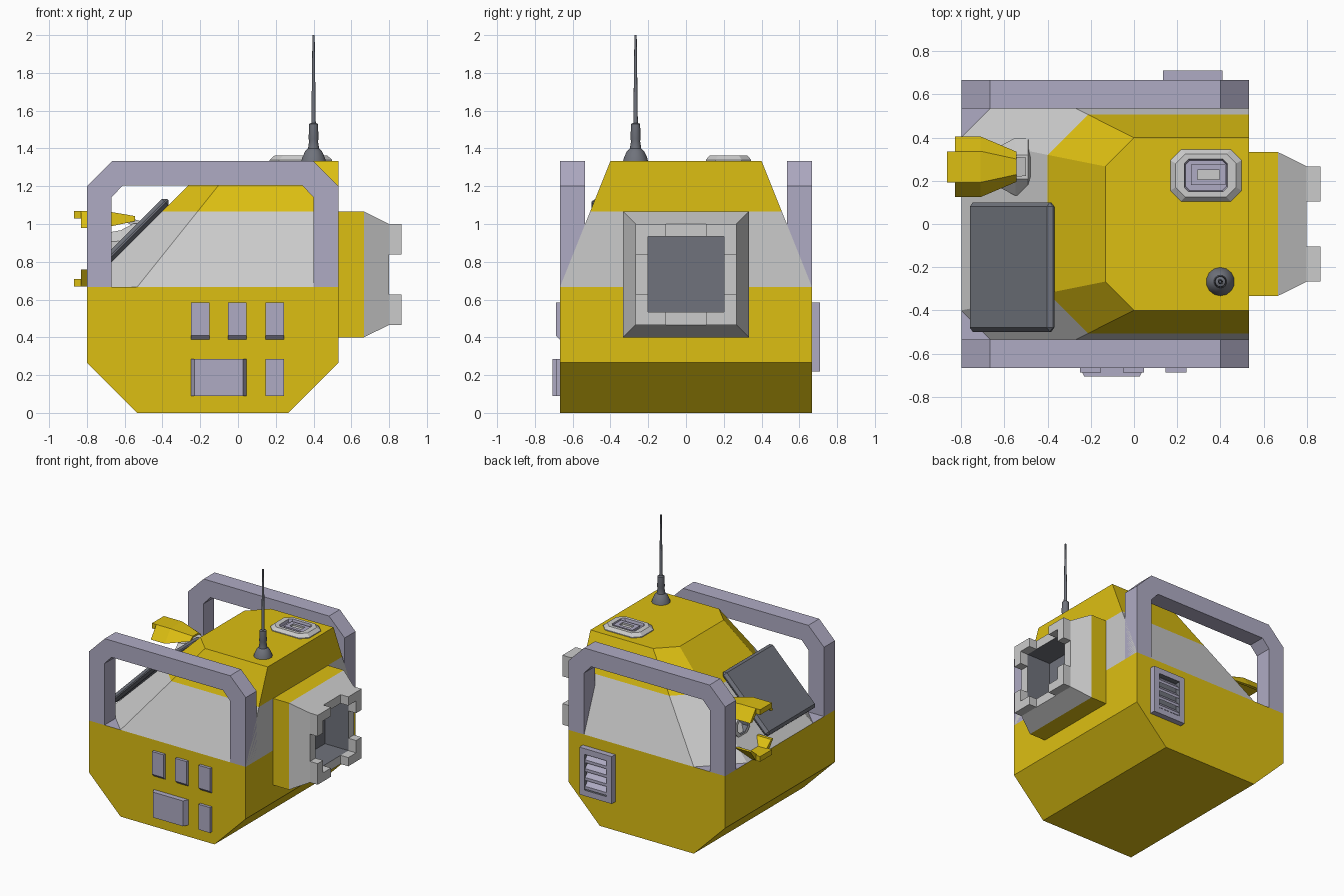
import bpy, bmesh, math
from mathutils import Vector

if "Cube" in bpy.data.objects:
    bpy.data.objects.remove(bpy.data.objects["Cube"])


def material(name, rgb):
    m = bpy.data.materials.new(name)
    m.diffuse_color = (*rgb, 1)
    m.use_nodes = True
    m.node_tree.nodes["Principled BSDF"].inputs["Base Color"].default_value = m.diffuse_color
    return m


YELLOW = material("yellow", (0.72, 0.52, 0.006))
LILAC = material("lilac", (0.43, 0.41, 0.55))
WHITE = material("white", (0.8, 0.8, 0.82))
DARK = material("dark", (0.16, 0.17, 0.2))


def loft(name, rings, mats, bands=None):
    """Skin a list of equal-length point rings, cap both ends; bands = material per band."""
    bands = bands or [0] * (len(rings) - 1)
    bm = bmesh.new()
    vs = [[bm.verts.new(p) for p in r] for r in rings]
    n = len(rings[0])
    for i, b in enumerate(bands):
        for k in range(n):
            j = (k + 1) % n
            bm.faces.new((vs[i][k], vs[i][j], vs[i + 1][j], vs[i + 1][k])).material_index = b
    bm.faces.new(vs[0]).material_index = bands[0]
    bm.faces.new(vs[-1]).material_index = bands[-1]
    bmesh.ops.recalc_face_normals(bm, faces=bm.faces)
    me = bpy.data.meshes.new(name)
    bm.to_mesh(me)
    bm.free()
    for m in mats:
        me.materials.append(m)
    ob = bpy.data.objects.new(name, me)
    bpy.context.collection.objects.link(ob)
    return ob


def prism_y(name, profile, y0, y1, mat):
    return loft(name, [[(x, y, z) for x, z in profile] for y in (y0, y1)], [mat])


def box(name, lo, hi, mat):
    (a, b, c), (d, e, f) = lo, hi
    return prism_y(name, [(a, c), (d, c), (d, f), (a, f)], b, e, mat)


def circle(n, r):
    return [(r * math.cos(math.tau * (k + 0.5) / n), r * math.sin(math.tau * (k + 0.5) / n))
            for k in range(n)]


# Hull with lilac deck on top
hull = prism_y("hull", [(-0.8, 0.267), (-0.533, 0), (0.267, 0), (0.533, 0.267),
                        (0.533, 0.667), (-0.8, 0.667)], -0.667, 0.667, YELLOW)
hull.data.materials.append(LILAC)
for p in hull.data.polygons:
    if p.normal.z > 0.9:
        p.material_index = 1

# Cabin: tapered shell, white windows below and yellow roof above
base = [(-0.8, -0.4), (-0.533, -0.667), (0.533, -0.667), (0.533, 0.667), (-0.533, 0.667), (-0.8, 0.4)]
roof = [(-0.133, -0.267), (0, -0.4), (0.533, -0.4), (0.533, 0.4), (0, 0.4), (-0.133, 0.267)]
loft("cabin", [[(a + (c - a) * t, b + (d - b) * t, 0.667 + 0.667 * t)
                for (a, b), (c, d) in zip(base, roof)] for t in (0, 0.6, 1)],
     [WHITE, YELLOW], [0, 1])

# Roll bars on both sides
bar = [(-0.8, 0.667), (-0.8, 1.2), (-0.667, 1.333), (0.4, 1.333), (0.533, 1.2), (0.533, 0.667),
       (0.4, 0.667), (0.4, 1.14), (0.34, 1.205), (-0.61, 1.205), (-0.67, 1.14), (-0.67, 0.667)]
for side, s in (("front", -1), ("back", 1)):
    prism_y(f"{side}_roll_bar", bar, s * 0.535, s * 0.667, LILAC)

# Docking port with a square recess and four corner tabs
PZ = 0.733
loft("docking_port", [[(x, sy * h, PZ + sz * h) for sy, sz in ((-1, -1), (1, -1), (1, 1), (-1, 1))]
                      for x, h in ((0.53, 0.333), (0.667, 0.333), (0.8, 0.267), (0.8, 0.2), (0.6, 0.2))],
     [YELLOW, WHITE, DARK], [0, 1, 1, 2])
ell = [(0.267, 0.267), (0.105, 0.267), (0.105, 0.2), (0.2, 0.2), (0.2, 0.105), (0.267, 0.105)]
for sy in (-1, 1):
    for sz in (-1, 1):
        loft("docking_tab", [[(x, sy * a, PZ + sz * b) for a, b in ell] for x in (0.8, 0.865)], [WHITE])

# Antenna
loft("antenna", [[(0.4 + a, -0.267 + b, z) for a, b in circle(14, r)] for r, z in
                 ((0.067, 1.33), (0.062, 1.35), (0.046, 1.385), (0.03, 1.4), (0.024, 1.44), (0.027, 1.45),
                  (0.024, 1.53), (0.012, 1.535), (0.006, 2.0))], [DARK])
bpy.context.view_layer.objects.active = bpy.data.objects["antenna"]
bpy.data.objects["antenna"].select_set(True)
bpy.ops.object.shade_smooth_by_angle(angle=math.radians(30))


# Roof hatch: chamfered rim with a recess and a grab frame
def octagon(hx, hy, c, z):
    return [(0.333 + x, 0.225 + y, z) for x, y in
            ((-hx, -hy + c), (-hx + c, -hy), (hx - c, -hy), (hx, -hy + c),
             (hx, hy - c), (hx - c, hy), (-hx + c, hy), (-hx, hy - c))]


loft("roof_hatch", [octagon(0.165, 0.12, 0.05, 1.33), octagon(0.165, 0.12, 0.05, 1.34),
                    octagon(0.14, 0.1, 0.045, 1.362), octagon(0.1, 0.075, 0.02, 1.362),
                    octagon(0.095, 0.07, 0.02, 1.34)], [WHITE, LILAC], [0, 0, 0, 1])
loft("hatch_handle", [[(0.345 + sx * hx, 0.228 + sy * hy, z) for sx, sy in ((-1, -1), (1, -1), (1, 1), (-1, 1))]
                      for hx, hy, z in ((0.08, 0.048, 1.335), (0.08, 0.048, 1.355),
                                        (0.05, 0.022, 1.355), (0.05, 0.022, 1.342))],
     [LILAC, WHITE], [0, 0, 1])

# Dark panel lying on the sloped cabin front, with bevelled edges
panel = prism_y("slope_panel", [(-0.74, 0.727), (-0.355, 1.112), (-0.39, 1.147), (-0.775, 0.762)],
                -0.5, 0.1, DARK)
bev = panel.modifiers.new("bevel", "BEVEL")
bev.width = 0.02
bev.segments = 1


# Raised plates on the front face
def plate(name, x0, x1, z0, z1, depth, ix, ib):
    loft(name, [[(x0 + i * ix, y, z0 + i * ib), (x1 - i * ix, y, z0 + i * ib),
                 (x1 - i * ix, y, z1), (x0 + i * ix, y, z1)]
                for y, i in ((-0.66, 0), (-0.667, 0), (-0.667 - depth, 1))], [LILAC])


for x in (-0.25, -0.052, 0.146):
    plate("upper_plate", x, x + 0.098, 0.388, 0.585, 0.022, 0, 0.022)
plate("wide_plate", -0.25, 0.046, 0.09, 0.285, 0.04, 0.02, 0)
plate("small_plate", 0.146, 0.244, 0.09, 0.285, 0.022, 0, 0)

# Louvred vent on the back face
loft("vent_frame", [[(0.273 + sx * hx, y, 0.402 + sz * hz) for sx, sz in ((-1, -1), (1, -1), (1, 1), (-1, 1))]
                    for y, hx, hz in ((0.66, 0.138, 0.182), (0.71, 0.138, 0.182),
                                      (0.71, 0.092, 0.138), (0.67, 0.092, 0.138))],
     [LILAC, DARK], [0, 0, 1])
for k in range(4):
    z = 0.27 + k * 0.068
    loft("vent_slat", [[(x, 0.67, z + 0.045), (x, 0.67, z + 0.06), (x, 0.704, z + 0.022), (x, 0.704, z)]
                       for x in (0.181, 0.365)], [LILAC])

# Gripper wrist: hollow octagonal collar on the sloped front
GY, GZ = 0.265, 0.87
loft("gripper_wrist", [[(x, GY + a, GZ + b) for a, b in circle(8, r)] for x, r in
                       ((-0.38, 0.08), (-0.46, 0.085), (-0.49, 0.145), (-0.55, 0.145), (-0.62, 0.105),
                        (-0.67, 0.095), (-0.67, 0.065), (-0.58, 0.06))],
     [WHITE, DARK], [0, 0, 0, 0, 0, 0, 1])

# Gripper jaws: bent plates mirrored above and below the wrist
section = [(-0.14, 0.11), (-0.072, 0.2), (0.072, 0.2), (0.14, 0.11),
           (0.115, 0.11), (0.06, 0.16), (-0.06, 0.16), (-0.115, 0.11)]
for side, s in (("upper", 1), ("lower", -1)):
    loft(f"{side}_jaw", [[(x, GY + a * w, GZ + s * (0.16 + (b - 0.16) * h)) for a, b in section]
                         for x, w, h in ((-0.83, 1, 1), (-0.71, 1, 1), (-0.545, 0.5, 0.3))], [YELLOW])
    z0, z1 = sorted((GZ + s * 0.16, GZ + s * 0.2))
    box(f"{side}_jaw_tip", (-0.867, GY - 0.072, z0), (-0.83, GY + 0.072, z1), YELLOW)
    loft(f"{side}_jaw_link", [[(x, GY + a * w, GZ + s * (z + b * h)) for a, b in circle(4, 1)]
                              for x, w, z, h in ((-0.6, 0.07, 0.155, 0.02), (-0.5, 0.06, 0.12, 0.03))], [WHITE])
